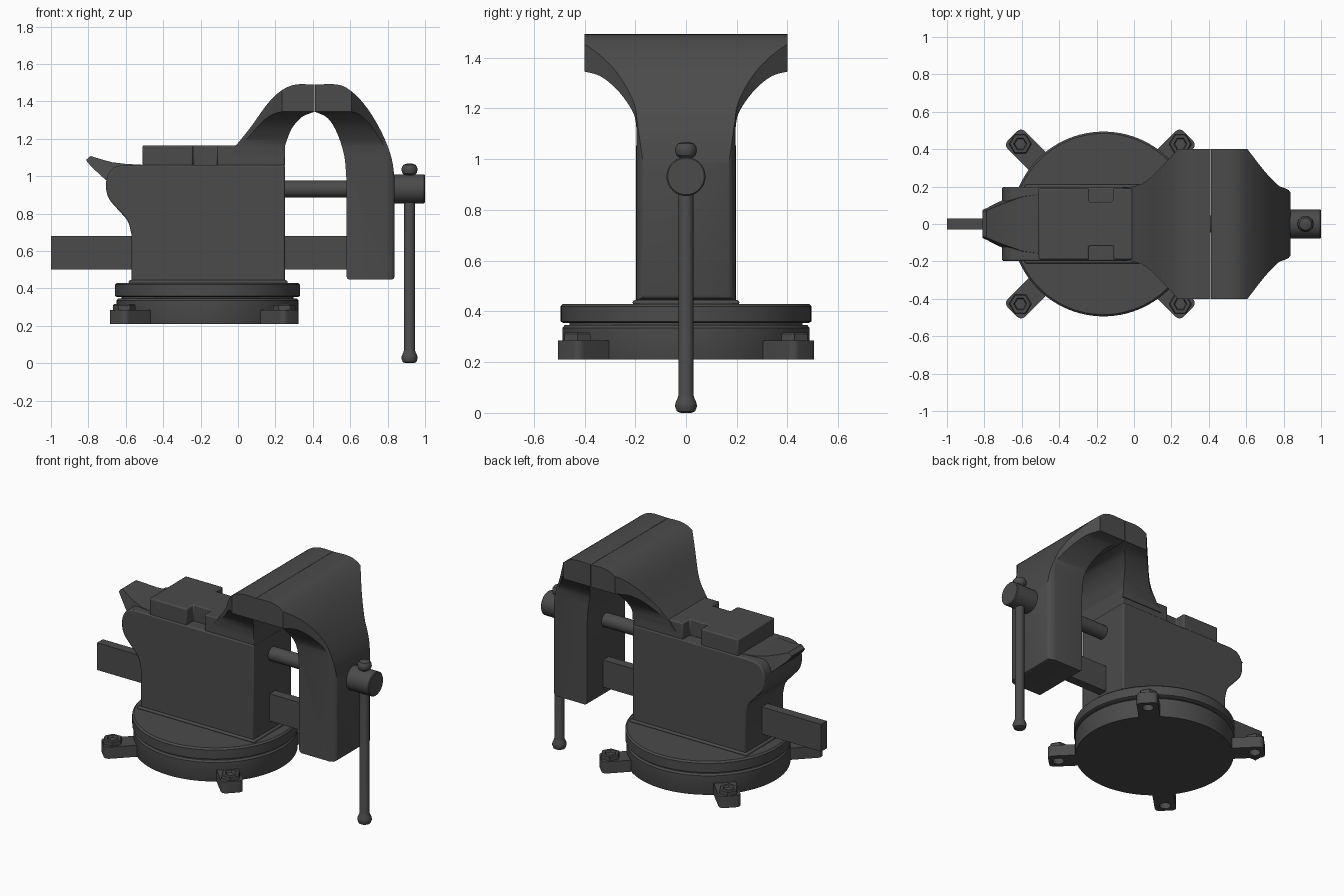
import bpy, bmesh, math
from mathutils import Matrix, Vector

if "Cube" in bpy.data.objects:
    bpy.data.objects.remove(bpy.data.objects["Cube"])

mat = bpy.data.materials.new("dark_grey_iron")
mat.diffuse_color = (0.07, 0.07, 0.07, 1)
mat.use_nodes = True
mat.node_tree.nodes["Principled BSDF"].inputs["Base Color"].default_value = mat.diffuse_color


def finish(name, bm, smooth=True, bevel=0):
    bmesh.ops.recalc_face_normals(bm, faces=bm.faces)
    me = bpy.data.meshes.new(name)
    bm.to_mesh(me)
    bm.free()
    me.materials.append(mat)
    ob = bpy.data.objects.new(name, me)
    bpy.context.collection.objects.link(ob)
    if bevel:
        m = ob.modifiers.new("bevel", 'BEVEL')
        m.width, m.segments, m.angle_limit = bevel, 2, math.radians(40)
    if smooth:
        shade(ob)
    return ob


def activate(ob):
    bpy.ops.object.select_all(action='DESELECT')
    ob.select_set(True)
    bpy.context.view_layer.objects.active = ob


def shade(ob):
    activate(ob)
    bpy.ops.object.shade_smooth_by_angle(angle=math.radians(32))


def prism(name, pts, axis, lo, hi, **kw):
    """Extrude a 2D outline along an axis."""
    put = {'x': lambda a, b, t: (t, a, b), 'y': lambda a, b, t: (a, t, b),
           'z': lambda a, b, t: (a, b, t)}[axis]
    bm = bmesh.new()
    r0 = [bm.verts.new(put(a, b, lo)) for a, b in pts]
    r1 = [bm.verts.new(put(a, b, hi)) for a, b in pts]
    bm.faces.new(r0)
    bm.faces.new(r1)
    for i in range(len(pts)):
        j = (i + 1) % len(pts)
        bm.faces.new((r0[i], r0[j], r1[j], r1[i]))
    return finish(name, bm, **kw)


def box(name, x0, x1, y, z0, z1, **kw):
    return prism(name, [(x0, -y), (x1, -y), (x1, y), (x0, y)], 'z', z0, z1, **kw)


def lathe(name, prof, origin, axis='z', n=48, **kw):
    """Turn (radius, height) points about an axis."""
    bm = bmesh.new()
    rings = [[bm.verts.new((r * math.cos(2 * math.pi * k / n), r * math.sin(2 * math.pi * k / n), h))
              for k in range(n)] for r, h in prof]
    bm.faces.new(rings[0])
    bm.faces.new(rings[-1])
    for a, b in zip(rings, rings[1:]):
        for k in range(n):
            bm.faces.new((a[k], a[(k + 1) % n], b[(k + 1) % n], b[k]))
    if axis == 'x':
        bm.transform(Matrix.Rotation(math.pi / 2, 4, 'Y'))
    bm.transform(Matrix.Translation(origin))
    return finish(name, bm, **kw)


def curve(pts, n=5):
    """Smooth line through points."""
    P = [Vector(p) for p in pts]
    P = [2 * P[0] - P[1]] + P + [2 * P[-1] - P[-2]]
    out = []
    for a, b, c, d in zip(P, P[1:], P[2:], P[3:]):
        for k in range(n):
            t = k / n
            out.append(tuple(0.5 * (2 * b + (c - a) * t + (2 * a - 5 * b + 4 * c - d) * t * t
                                    + (3 * b - a - 3 * c + d) * t ** 3)))
    return out + [tuple(P[-2])]


def boolean(ob, cutter, op):
    m = ob.modifiers.new("cut", 'BOOLEAN')
    m.operation, m.solver, m.object = op, 'EXACT', cutter
    activate(ob)
    bpy.ops.object.modifier_apply(modifier=m.name)
    bpy.data.objects.remove(cutter)


# Swivel base: two discs with a groove between
BX = -0.163
lathe("lower_base", [(0.485, 0.21), (0.487, 0.215), (0.487, 0.335), (0.478, 0.346), (0.46, 0.346),
                     (0.46, 0.358)], (BX, 0, 0), n=96)
lathe("swivel_plate", [(0.483, 0.354), (0.494, 0.36), (0.494, 0.42), (0.484, 0.43)], (BX, 0, 0), n=96)

# Four mounting lugs with bolts
LX = -0.18
lug = ([(0.4, -0.066)]
       + [(0.635 + 0.03 * math.cos(a), -0.036 + 0.03 * math.sin(a))
          for a in [math.radians(d) for d in range(-90, 1, 18)]])
lug += [(x, -y) for x, y in reversed(lug)]
for i in range(4):
    ang = math.radians(45 + 90 * i)
    c, s = math.cos(ang), math.sin(ang)
    bx, by = LX + 0.605 * c, 0.605 * s
    ob = prism(f"mounting_lug_{i}", [(LX + x * c - y * s, x * s + y * c) for x, y in lug], 'z', 0.21, 0.286)
    boolean(ob, lathe("hole_cutter", [(0.035, 0.15), (0.035, 0.25)], (bx, by, 0), n=24), 'DIFFERENCE')
    shade(ob)
    lathe(f"bolt_head_{i}", [(0.06, 0.284), (0.06, 0.31), (0.054, 0.316), (0.036, 0.316), (0.03, 0.304)],
          (bx, by, 0), n=6, smooth=False)

# Main body with curved rear
rear = curve([(-0.57, 0.69), (-0.59, 0.76), (-0.645, 0.825), (-0.69, 0.88), (-0.706, 0.94),
              (-0.698, 1.0), (-0.665, 1.045), (-0.61, 1.06)])
prism("vise_body", [(0.25, 1.06), (0.25, 0.42), (-0.57, 0.42)] + rear, 'y', -0.197, 0.197, bevel=0.008)
box("body_foot", -0.585, 0.265, 0.21, 0.425, 0.444, bevel=0.008)

# Top block with a notch on each side
half = [(-0.51, -0.19), (-0.24, -0.19), (-0.24, -0.118), (-0.11, -0.118), (-0.11, -0.19), (0.25, -0.19)]
prism("top_block", half + [(x, -y) for x, y in reversed(half)], 'z', 1.05, 1.165, bevel=0.008)

# Rear anvil horn: sections (x, top z, bottom z, half width) joined together
sections = [(-0.81, 1.09, 1.082, 0.075), (-0.788, 1.108, 1.055, 0.085), (-0.73, 1.09, 1.0, 0.115),
            (-0.67, 1.074, 0.95, 0.14), (-0.6, 1.066, 0.95, 0.17), (-0.51, 1.061, 0.95, 0.185)]
bm = bmesh.new()
rings = [[bm.verts.new(p) for p in ((x, -w * 0.85, t), (x, w * 0.85, t), (x, w, b), (x, -w, b))]
         for x, t, b, w in sections]
for a, b in zip(rings, rings[1:]):
    for k in range(4):
        bm.faces.new((a[k], a[(k + 1) % 4], b[(k + 1) % 4], b[k]))
bm.faces.new(rings[0])
bm.faces.new(rings[-1])
finish("anvil_horn", bm)

# Arched jaws: side outline intersected with flared end and top outlines
flare = [(0.195, 0.3)] + curve([(0.195, 1.12), (0.205, 1.175), (0.24, 1.235), (0.285, 1.287),
                                (0.34, 1.328), (0.4, 1.345), (0.45, 1.35)]) + [(0.45, 1.7)]
flare += [(-y, z) for y, z in reversed(flare)]


def jaw(name, side, top):
    ob = prism(name, side, 'y', -0.4, 0.4, smooth=False)
    plan = top + [(x, -y) for x, y in reversed(top)]
    boolean(ob, prism("flare_cutter", flare, 'x', -0.5, 1.2, smooth=False), 'INTERSECT')
    boolean(ob, prism("plan_cutter", plan, 'z', 0.1, 1.8, smooth=False), 'INTERSECT')
    shade(ob)


jaw("fixed_jaw",
    [(0.25, 1.1), (-0.06, 1.1)]
    + curve([(-0.01, 1.165), (0.07, 1.265), (0.16, 1.39), (0.235, 1.46), (0.31, 1.49), (0.409, 1.49)])
    + curve([(0.409, 1.345), (0.34, 1.315), (0.285, 1.25), (0.25, 1.16)]),
    [(-0.2, 0.2)] + curve([(-0.02, 0.197), (0.06, 0.225), (0.15, 0.31), (0.235, 0.4), (0.28, 0.45)])
    + [(0.6, 0.45)])
jaw("moving_jaw",
    curve([(0.411, 1.49), (0.53, 1.49), (0.605, 1.455), (0.69, 1.365), (0.77, 1.23), (0.82, 1.1),
           (0.838, 0.98)])
    + [(0.838, 0.465), (0.832, 0.452), (0.82, 0.447), (0.597, 0.447), (0.585, 0.452), (0.58, 0.465)]
    + curve([(0.58, 0.98), (0.568, 1.11), (0.53, 1.23), (0.48, 1.31), (0.411, 1.345)]),
    [(0.2, 0.45)] + curve([(0.57, 0.45), (0.607, 0.4), (0.70, 0.28), (0.77, 0.208), (0.805, 0.192),
                           (0.828, 0.18), (0.845, 0.155)]) + [(0.9, 0.15)])

# Slide bar, screw and screw head
box("slide_bar", -1.0, 0.6, 0.03, 0.502, 0.68)
lathe("screw", [(0.045, 0.2), (0.045, 0.6)], (0, 0, 0.932), axis='x', n=32)
lathe("screw_head", [(0.077, 0.82), (0.077, 0.995), (0.072, 1.0)], (0, 0, 0.932), axis='x')

# Turning handle with a knob at each end
lathe("handle", [(0.02, 0), (0.036, 0.006), (0.043, 0.025), (0.042, 0.038), (0.034, 0.056), (0.029, 0.07),
                 (0.029, 0.99), (0.026, 1.006), (0.038, 1.016), (0.043, 1.032), (0.041, 1.048),
                 (0.032, 1.061), (0.015, 1.067)], (0.917, 0, 0), n=32)
